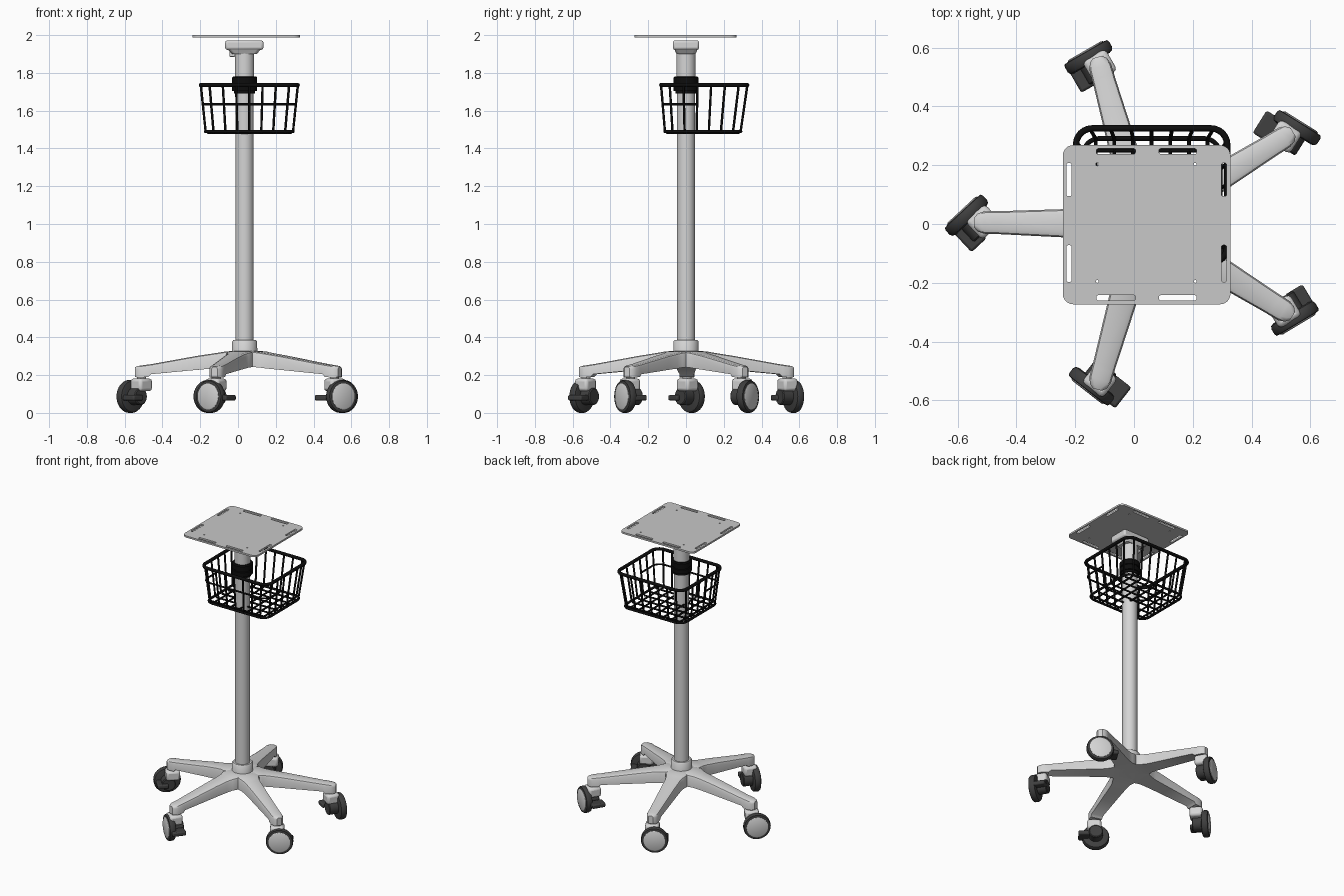
import bpy, bmesh, math
from mathutils import Vector, Matrix

if "Cube" in bpy.data.objects:
    bpy.data.objects.remove(bpy.data.objects["Cube"])

def mat(name, v):
    m = bpy.data.materials.new(name)
    m.diffuse_color = (v, v, v, 1)
    m.use_nodes = True
    m.node_tree.nodes["Principled BSDF"].inputs["Base Color"].default_value = m.diffuse_color
    return m

LIGHT = mat("light_grey", 0.66)
PLATE = mat("tray_grey", 0.58)
TYRE = mat("dark_rubber", 0.05)
BLACK = mat("black_wire", 0.004)
CX = 0.035  # column axis

def finish(name, bm, m, bevel=0.0, mtx=None):
    bmesh.ops.recalc_face_normals(bm, faces=bm.faces)
    me = bpy.data.meshes.new(name)
    bm.to_mesh(me)
    bm.free()
    ob = bpy.data.objects.new(name, me)
    bpy.context.collection.objects.link(ob)
    me.materials.append(m)
    if mtx:
        ob.matrix_world = mtx
    if bevel:
        b = ob.modifiers.new("bevel", "BEVEL")
        b.width, b.segments, b.limit_method = bevel, 2, "ANGLE"
    bpy.ops.object.select_all(action="DESELECT")
    ob.select_set(True)
    bpy.context.view_layer.objects.active = ob
    bpy.ops.object.shade_smooth_by_angle(angle=math.radians(40))
    return ob

def loft(bm, rings):
    vs = [[bm.verts.new(p) for p in r] for r in rings]
    n = len(vs[0])
    for a, b in zip(vs, vs[1:]):
        for i in range(n):
            bm.faces.new((a[i], a[(i + 1) % n], b[(i + 1) % n], b[i]))
    bm.faces.new(vs[0])
    bm.faces.new(vs[-1])

def lathe(name, prof, m, mtx, n=40):
    """Solid of revolution about local z from (radius, height) pairs."""
    bm = bmesh.new()
    loft(bm, [[(r * math.cos(k * math.tau / n), r * math.sin(k * math.tau / n), z)
               for k in range(n)] for r, z in prof])
    return finish(name, bm, m, mtx=mtx)

def box(name, lo, hi, m, bevel=0.008, mtx=None):
    bm = bmesh.new()
    lo, hi = Vector(lo), Vector(hi)
    bmesh.ops.create_cube(bm, size=1, matrix=Matrix.Translation((lo + hi) / 2)
                          @ Matrix.Diagonal((*(hi - lo), 1)))
    return finish(name, bm, m, bevel, mtx)

def round_rect(x0, x1, y0, y1, r, n=6):
    pts = []
    for k, (x, y) in enumerate(((x1 - r, y1 - r), (x0 + r, y1 - r), (x0 + r, y0 + r), (x1 - r, y0 + r))):
        for i in range(n + 1):
            a = (k + i / n) * math.pi / 2
            pts.append((x + r * math.cos(a), y + r * math.sin(a)))
    return pts

def curve(name, paths, m, cyclic=False, depth=0.0, fill2d=False, extrude=0.0, z=0.0):
    cu = bpy.data.curves.new(name, "CURVE")
    cu.dimensions = "2D" if fill2d else "3D"
    cu.fill_mode = "BOTH" if fill2d else "FULL"
    cu.bevel_depth, cu.extrude, cu.bevel_resolution = depth, extrude, 2
    cu.use_fill_caps = not fill2d
    for p in paths:
        s = cu.splines.new("POLY")
        s.points.add(len(p) - 1)
        for q, c in zip(s.points, p):
            q.co = (c[0], c[1], c[2] if len(c) > 2 else 0, 1)
        s.use_cyclic_u = cyclic
    cu.materials.append(m)
    ob = bpy.data.objects.new(name, cu)
    bpy.context.collection.objects.link(ob)
    ob.location.z = z
    bpy.ops.object.select_all(action="DESELECT")
    ob.select_set(True)
    bpy.context.view_layer.objects.active = ob
    bpy.ops.object.convert(target="MESH")
    bpy.ops.object.shade_smooth_by_angle(angle=math.radians(50))

axis = Matrix.Translation((CX, 0, 0))

# column, hub collar and basket clamp
lathe("column", [(0.048, 0.25), (0.048, 1.925)], LIGHT, axis)
lathe("upper_sleeve", [(0.051, 1.77), (0.051, 1.925)], LIGHT, axis)
lathe("hub_collar", [(0.068, 0.30), (0.066, 0.378), (0.06, 0.385)], LIGHT, axis)
lathe("basket_clamp", [(0.056, 1.69), (0.056, 1.705), (0.066, 1.705), (0.066, 1.733), (0.06, 1.735),
                       (0.06, 1.742), (0.066, 1.744), (0.066, 1.775), (0.06, 1.782)], BLACK, axis)

# mount head below the tray
box("mount_head", (-0.068, -0.07, 1.922), (0.135, 0.07, 1.972), LIGHT, 0.012)
bm = bmesh.new()
loft(bm, [[(x, y, 1.9) for x, y in round_rect(-0.03, 0.1, -0.05, 0.05, 0.02)],
          [(x, y, 1.925) for x, y in round_rect(-0.055, 0.12, -0.062, 0.062, 0.02)]])
finish("mount_neck", bm, LIGHT)
box("tilt_catch", (-0.045, -0.015, 1.885), (-0.015, 0.015, 1.925), LIGHT, 0.005)

# tray plate with carrying slots and screw holes
outline = [round_rect(-0.242, 0.328, -0.273, 0.268, 0.035)]
for x0, x1 in ((-0.128, 0.005), (0.085, 0.213)):
    for y in (-0.251, 0.247):
        outline.append(round_rect(x0, x1, y - 0.009, y + 0.009, 0.006, 3))
for y0, y1 in ((-0.197, -0.072), (0.095, 0.207)):
    for x in (-0.221, 0.306):
        outline.append(round_rect(x - 0.009, x + 0.009, y0, y1, 0.006, 3))
for x in (-0.125, 0.208):
    for y in (-0.195, 0.203):
        outline.append(round_rect(x - 0.005, x + 0.005, y - 0.005, y + 0.005, 0.005, 2))
curve("tray_plate", outline, PLATE, cyclic=True, fill2d=True, extrude=0.006, z=1.994)

# wire basket: s runs from 0 at the floor to 1 at the rim
ZB, ZT = 1.482, 1.736
def bounds(s):
    return (-0.172 - 0.025 * s, 0.292 + 0.025 * s, -0.112 - 0.02 * s, 0.29 + 0.035 * s)

def ring(s):
    z = ZB + (ZT - ZB) * s
    return [(x, y, z) for x, y in round_rect(*bounds(s), 0.055)]

curve("basket_rim", [ring(1)], BLACK, cyclic=True, depth=0.011)
curve("basket_floor_ring", [ring(0.03)], BLACK, cyclic=True, depth=0.008)
xa, xb, ya, yb = bounds(0.6)
zm = ZB + 0.6 * (ZT - ZB)
middle = [p for p in ring(0.6) if p[1] < 0]
curve("basket_middle_wire", [[(xa, 0.06, zm)] + middle + [(xb, 0.06, zm)]], BLACK, depth=0.006)

b0, b1 = bounds(0), bounds(1)
def bent(place):
    """U shaped wire: down one wall, across the floor, up the other."""
    return [place(1, 0, ZT), place(0, 0, ZB + 0.014), place(0, 0.03, ZB),
            place(0, 0.97, ZB), place(0, 1, ZB + 0.014), place(1, 1, ZT)]

def mix(a, b, t):
    return a + (b - a) * t

wires = []
for k in range(7):
    t = 0.09 + 0.82 * k / 6
    wires.append(bent(lambda s, e, z: (mix(*bounds(s)[:2], t), mix(*bounds(s)[2:], e), z)))
for k in range(6):
    t = 0.1 + 0.8 * k / 5
    wires.append(bent(lambda s, e, z: (mix(*bounds(s)[:2], e), mix(*bounds(s)[2:], t), z)))
curve("basket_wires", wires, BLACK, depth=0.0065)

# five legs: (pivot x, pivot y, wheel x, wheel y, direction the wheel faces)
legs = [(-0.51, 0.005, -0.57, 0.03, 133), (-0.115, 0.535, -0.155, 0.568, 120),
        (-0.115, -0.53, -0.145, -0.552, 232), (0.512, 0.295, 0.555, 0.328, 58),
        (0.51, -0.295, 0.547, -0.322, 301)]

def section(d, hw, zb, zt):
    c = min(0.016, hw * 0.6)
    return [(d, -hw, zb), (d, hw, zb), (d, hw, zt - c), (d, hw - c * 0.3, zt - c * 0.3),
            (d, hw - c, zt), (d, -hw + c, zt), (d, -hw + c * 0.3, zt - c * 0.3), (d, -hw, zt - c)]

for i, (px, py, wx, wy, face) in enumerate(legs, 1):
    L = math.hypot(px - CX, py)
    ang = math.atan2(py, px - CX)
    bm = bmesh.new()
    loft(bm, [section(*s) for s in (
        (-0.02, 0.03, 0.245, 0.328), (0.06, 0.062, 0.245, 0.328), (0.1, 0.073, 0.243, 0.325),
        (0.13, 0.06, 0.24, 0.32), (0.17, 0.053, 0.235, 0.314), (0.25, 0.049, 0.228, 0.302),
        (L - 0.05, 0.039, 0.205, 0.258), (L - 0.035, 0.039, 0.19, 0.256), (L, 0.038, 0.188, 0.251),
        (L + 0.022, 0.03, 0.188, 0.248), (L + 0.034, 0.016, 0.19, 0.243))])
    finish(f"leg_{i}", bm, LIGHT, mtx=axis @ Matrix.Rotation(ang, 4, "Z"))

    # caster: local x lies along the wheel, local y is the side it faces
    turn = Matrix.Rotation(math.radians(face - 90), 4, "Z")
    pivot = Matrix.Translation((px, py, 0)) @ turn
    lathe(f"caster_stem_{i}", [(0.024, 0.165), (0.024, 0.2)], LIGHT, pivot, 20)
    box(f"caster_housing_{i}", (-0.045, -0.04, 0.115), (0.045, 0.045, 0.182), LIGHT, 0.015, pivot)
    box(f"brake_pedal_{i}", (-0.1, -0.045, 0.065), (-0.03, 0.045, 0.095), TYRE, 0.008, pivot)
    hub = Matrix.Translation((wx, wy, 0.087)) @ turn @ Matrix.Rotation(-math.pi / 2, 4, "X")
    lathe(f"wheel_{i}", [(0.07, -0.024), (0.082, -0.02), (0.087, -0.01), (0.087, 0.01),
                         (0.083, 0.018), (0.07, 0.02)], TYRE, hub)
    lathe(f"wheel_cover_{i}", [(0.069, 0.016), (0.069, 0.022), (0.063, 0.025)], LIGHT, hub)
    lathe(f"axle_block_{i}", [(0.04, -0.085), (0.045, -0.08), (0.045, -0.02)], TYRE, hub, 24)
